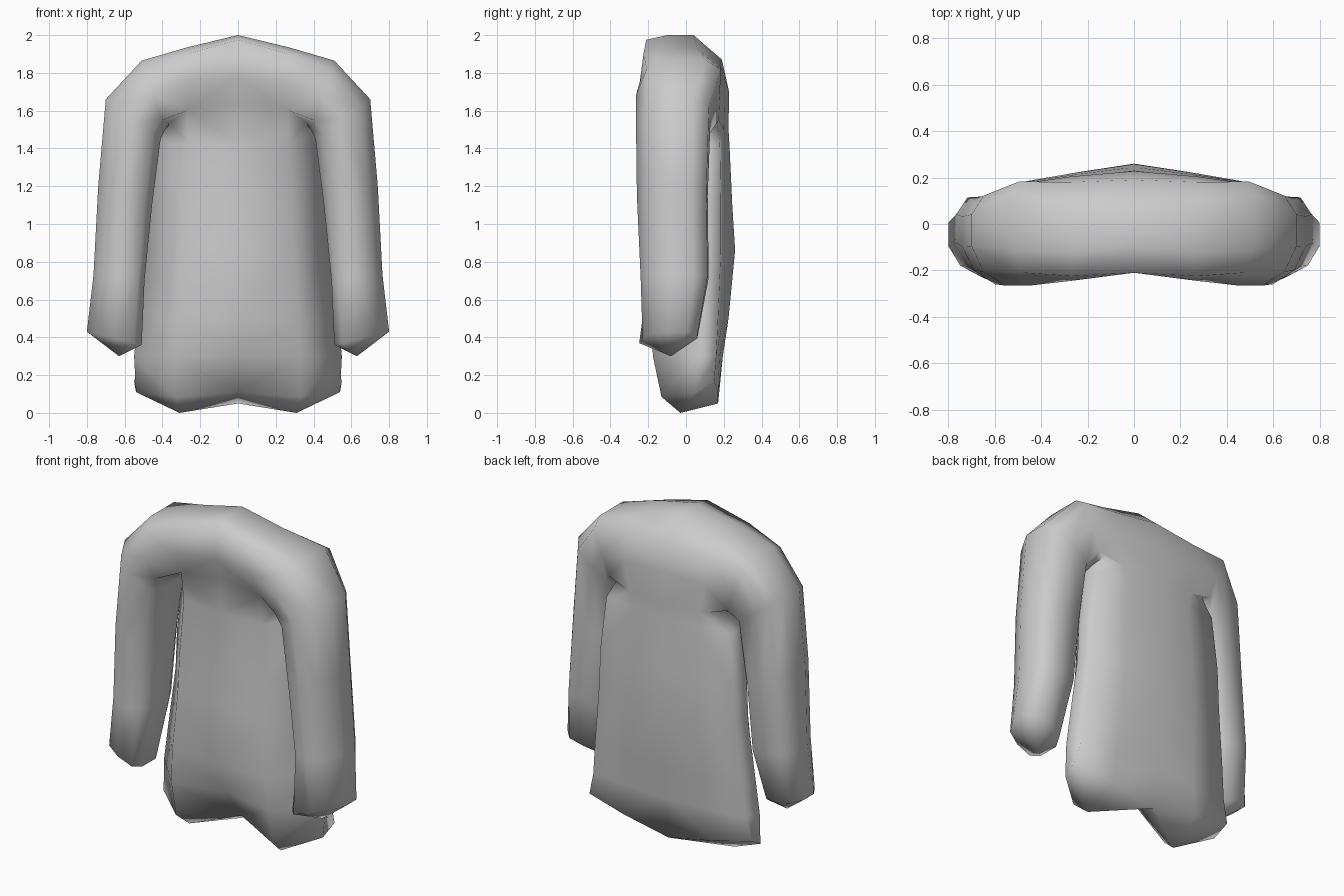
import bpy, bmesh
from math import cos, sin, pi, copysign
from mathutils import Vector

old = bpy.data.objects.get("Cube")
if old:
    bpy.data.objects.remove(old)

grey = bpy.data.materials.new("soft grey")
grey.use_nodes = True
colour = (0.6, 0.6, 0.6, 1)
grey.diffuse_color = colour
grey.node_tree.nodes["Principled BSDF"].inputs["Base Color"].default_value = colour

bm = bmesh.new()


def row(points):
    return [bm.verts.new(p) for p in points]


def bridge(a, b, closed=False):
    """Join two rows of vertices with quads."""
    n = len(a)
    for i in range(n if closed else n - 1):
        j = (i + 1) % n
        bm.faces.new((a[i], a[j], b[j], b[i]))


def fan(ring, tip):
    centre = bm.verts.new(tip)
    for a, b in zip(ring, ring[1:] + ring[:1]):
        bm.faces.new((a, b, centre))


def section(outer, inner, front, back, shift, power=0.9, sides=10):
    """Sleeve ring between an outer and an inner (x, z) point; shift moves the inner side back."""
    o, i = Vector((outer[0], 0, outer[1])), Vector((inner[0], 0, inner[1]))
    mid, half = (o + i) / 2, (o - i) / 2
    points = []
    for k in range(sides):
        angle = 2 * pi * (k + 0.5) / sides
        c, s = cos(angle), sin(angle)
        p = power if c > 0 else 0.65
        c = copysign(abs(c / cos(pi / sides)) ** p, c)
        s = copysign(abs(s) ** p, s)
        y = (front + back) / 2 + s * (back - front) / 2 + abs(c) * (0.04 if c > 0 else shift)
        points.append(mid + half * c + Vector((0, y, 0)))
    return row(points)


def body_ring(z, w, back, corner, front, middle):
    """Half outline from the back centre round the side to the front centre."""
    return row([(0, back, z), (w * 0.5, (back + corner) / 2, z), (w * 0.94, corner, z),
                (w, corner - 0.09, z), (w * 0.6, front, z), (0, middle, z)])


# Body: flat wide back, rounded front, wavy hem
armpit = row([(0, 0.225, 1.5), (0.24, 0.2, 1.5), (0.35, 0.165, 1.54),
              (0.36, 0.0, 1.54), (0.27, -0.165, 1.6), (0, -0.165, 1.64)])
hem = row([(0, 0.17, 0.05), (0.3, 0.17, 0.11), (0.55, 0.15, 0.165),
           (0.54, 0.05, 0.11), (0.33, -0.13, 0.085), (0, 0.03, 0.11)])
rows = [
    armpit,
    body_ring(1.42, 0.44, 0.23, 0.18, -0.15, -0.155),
    body_ring(1.1, 0.48, 0.245, 0.185, -0.155, -0.165),
    body_ring(0.86, 0.49, 0.26, 0.185, -0.165, -0.18),
    body_ring(0.5, 0.53, 0.225, 0.17, -0.185, -0.18),
    body_ring(0.3, 0.55, 0.195, 0.16, -0.175, -0.10),
    hem,
]
for a, b in zip(rows, rows[1:]):
    bridge(a, b)
fan(hem, (0.31, -0.03, 0))

# Yoke: strip over the shoulders from the back armpit row to the front one
yoke_centre = row([(0, 0.228, 1.7), (0, 0.19, 1.87), (0, 0.04, 2.0),
                   (0, -0.1, 2.0), (0, -0.21, 1.975), (0, -0.21, 1.77)])
yoke_side = row([(0.27, 0.205, 1.68), (0.28, 0.18, 1.84), (0.27, 0.06, 1.93),
                 (0.27, -0.12, 1.935), (0.27, -0.225, 1.9), (0.27, -0.245, 1.75)])
bridge([armpit[0]] + yoke_centre + [armpit[5]], [armpit[1]] + yoke_side + [armpit[4]])

# Sleeve: grows out of the opening beside the yoke, down to a rounded cuff
back_mid, top, front_mid = yoke_side[:2], yoke_side[2:4], yoke_side[4:]
opening = [top[0]] + back_mid[::-1] + armpit[1:5] + front_mid[::-1] + [top[1]]
sleeve = [
    opening,
    section((0.51, 1.865), (0.385, 1.5), -0.265, 0.18, 0.03, 0.6),
    section((0.70, 1.66), (0.41, 1.45), -0.265, 0.13, 0.03),
    section((0.74, 1.2), (0.455, 1.1), -0.26, 0.115, 0.03),
    section((0.765, 0.73), (0.495, 0.7), -0.24, 0.12, 0.02),
    section((0.80, 0.43), (0.51, 0.36), -0.23, 0.06, -0.05),
]
for a, b in zip(sleeve, sleeve[1:]):
    bridge(a, b, True)
fan(sleeve[-1], (0.63, -0.08, 0.30))

# Smooth half garment, mirrored to the other side
bmesh.ops.recalc_face_normals(bm, faces=bm.faces)
for f in bm.faces:
    f.smooth = True
mesh = bpy.data.meshes.new("body_with_sleeves")
bm.to_mesh(mesh)
bm.free()
mesh.materials.append(grey)
garment = bpy.data.objects.new("body_with_sleeves", mesh)
bpy.context.collection.objects.link(garment)
mirror = garment.modifiers.new("mirror", 'MIRROR')
mirror.use_clip = True
mirror.merge_threshold = 0.002
